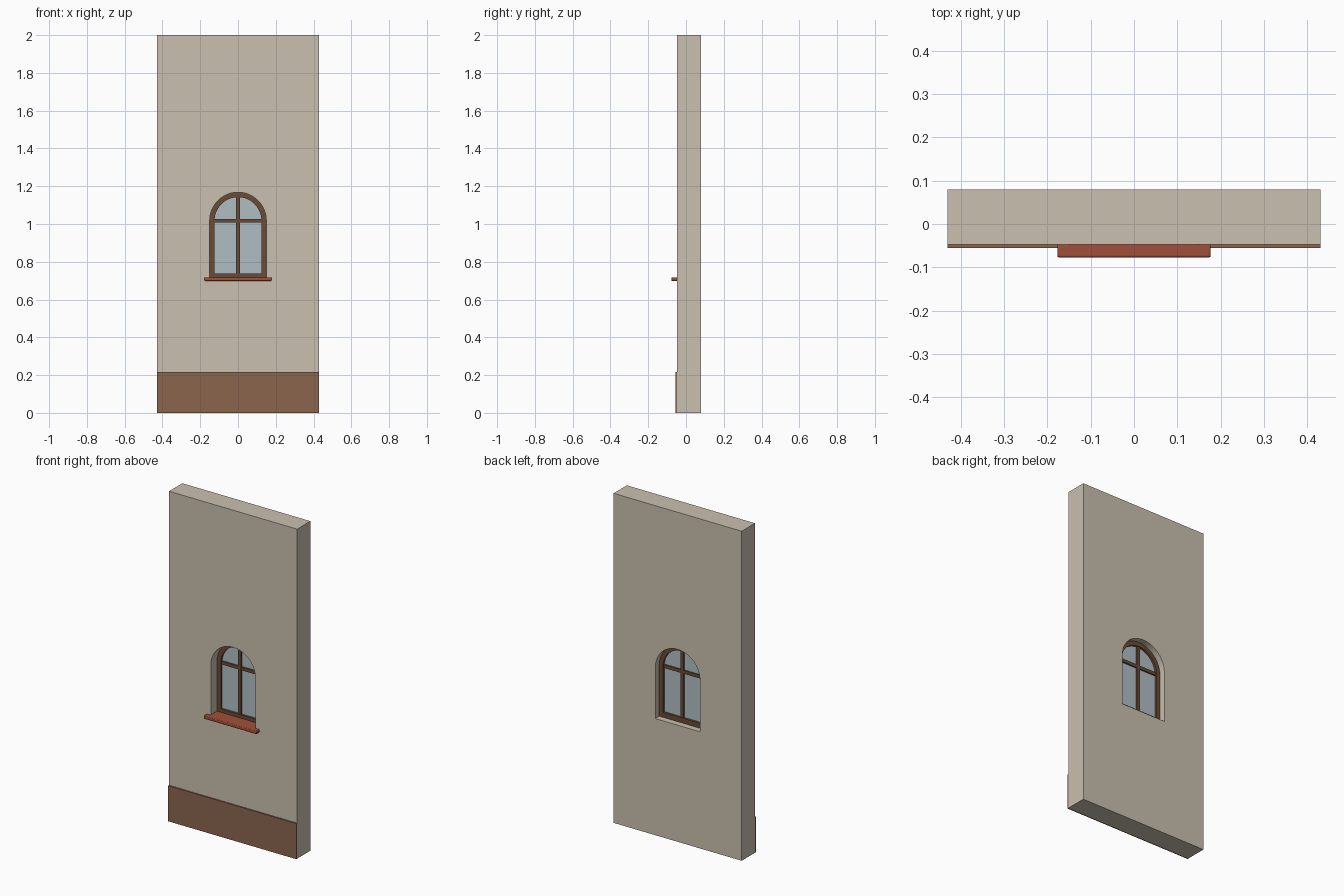
import bpy, math

if "Cube" in bpy.data.objects:
    bpy.data.objects.remove(bpy.data.objects["Cube"])


def material(name, color):
    m = bpy.data.materials.new(name)
    m.diffuse_color = (*color, 1)
    m.use_nodes = True
    m.node_tree.nodes["Principled BSDF"].inputs["Base Color"].default_value = m.diffuse_color
    return m


PLASTER = material("beige_plaster", (0.59, 0.525, 0.43))
PLINTH = material("brown_plinth", (0.254, 0.13, 0.076))
SILL = material("red_brick", (0.352, 0.078, 0.042))
WOOD = material("dark_wood", (0.141, 0.072, 0.037))
GLASS = material("pale_glass", (0.434, 0.515, 0.546))

SPRING = 1.018  # height where the arch starts


def arch(half, bottom, n=24):
    """Outline of a round-headed opening in (x, z)."""
    pts = [(-half, bottom), (half, bottom)]
    for i in range(n + 1):
        a = math.pi * i / n
        pts.append((half * math.cos(a), SPRING + half * math.sin(a)))
    return pts


def rect(x0, x1, z0, z1):
    return [(x0, z0), (x1, z0), (x1, z1), (x0, z1)]


def panel(name, loops, y0, y1, mat):
    """Filled outline (extra loops are holes), extruded from y0 to y1."""
    cu = bpy.data.curves.new(name, 'CURVE')
    cu.dimensions = '2D'
    cu.fill_mode = 'BOTH'
    cu.extrude = (y1 - y0) / 2
    for pts in loops:
        s = cu.splines.new('POLY')
        s.points.add(len(pts) - 1)
        for p, (x, z) in zip(s.points, pts):
            p.co = (x, z, 0, 1)
        s.use_cyclic_u = True
    ob = bpy.data.objects.new(name, cu)
    ob.location.y = (y0 + y1) / 2
    ob.rotation_euler.x = math.pi / 2
    bpy.context.collection.objects.link(ob)
    bpy.ops.object.select_all(action='DESELECT')
    ob.select_set(True)
    bpy.context.view_layer.objects.active = ob
    bpy.ops.object.convert(target='MESH')
    ob = bpy.context.object
    ob.data.materials.clear()
    ob.data.materials.append(mat)
    # weld the caps to the sides
    bpy.ops.object.mode_set(mode='EDIT')
    bpy.ops.mesh.select_all(action='SELECT')
    bpy.ops.mesh.remove_doubles(threshold=0.00001)
    bpy.ops.mesh.normals_make_consistent(inside=False)
    bpy.ops.object.mode_set(mode='OBJECT')
    bpy.ops.object.shade_smooth_by_angle(angle=math.radians(30))
    return ob


# Wall with the arched opening, and the plinth band on its front
panel("wall", [rect(-0.43, 0.43, 0, 2), arch(0.15, 0.708)], -0.047, 0.08, PLASTER)
panel("plinth", [rect(-0.43, 0.43, 0, 0.216)], -0.055, -0.047, PLINTH)

# Window frame, glazing bars and glass
panel("window_frame", [arch(0.15, 0.708), arch(0.124, 0.738)], 0.012, 0.043, WOOD)
panel("mullion", [rect(-0.01, 0.01, 0.73, 1.15)], 0.016, 0.039, WOOD)
panel("crossbar", [rect(-0.13, 0.13, 1.007, 1.027)], 0.017, 0.038, WOOD)
panel("glass", [arch(0.128, 0.73)], 0.025, 0.03, GLASS)

# Sill: projecting nose with a softened front, and the ledge in the opening
nose = panel("sill_nose", [rect(-0.177, 0.177, 0.698, 0.718)], -0.077, -0.046, SILL)
bev = nose.modifiers.new("soft_edge", 'BEVEL')
bev.width = 0.004
bev.segments = 2
panel("sill_ledge", [rect(-0.15, 0.15, 0.7, 0.718)], -0.05, 0.012, SILL)
